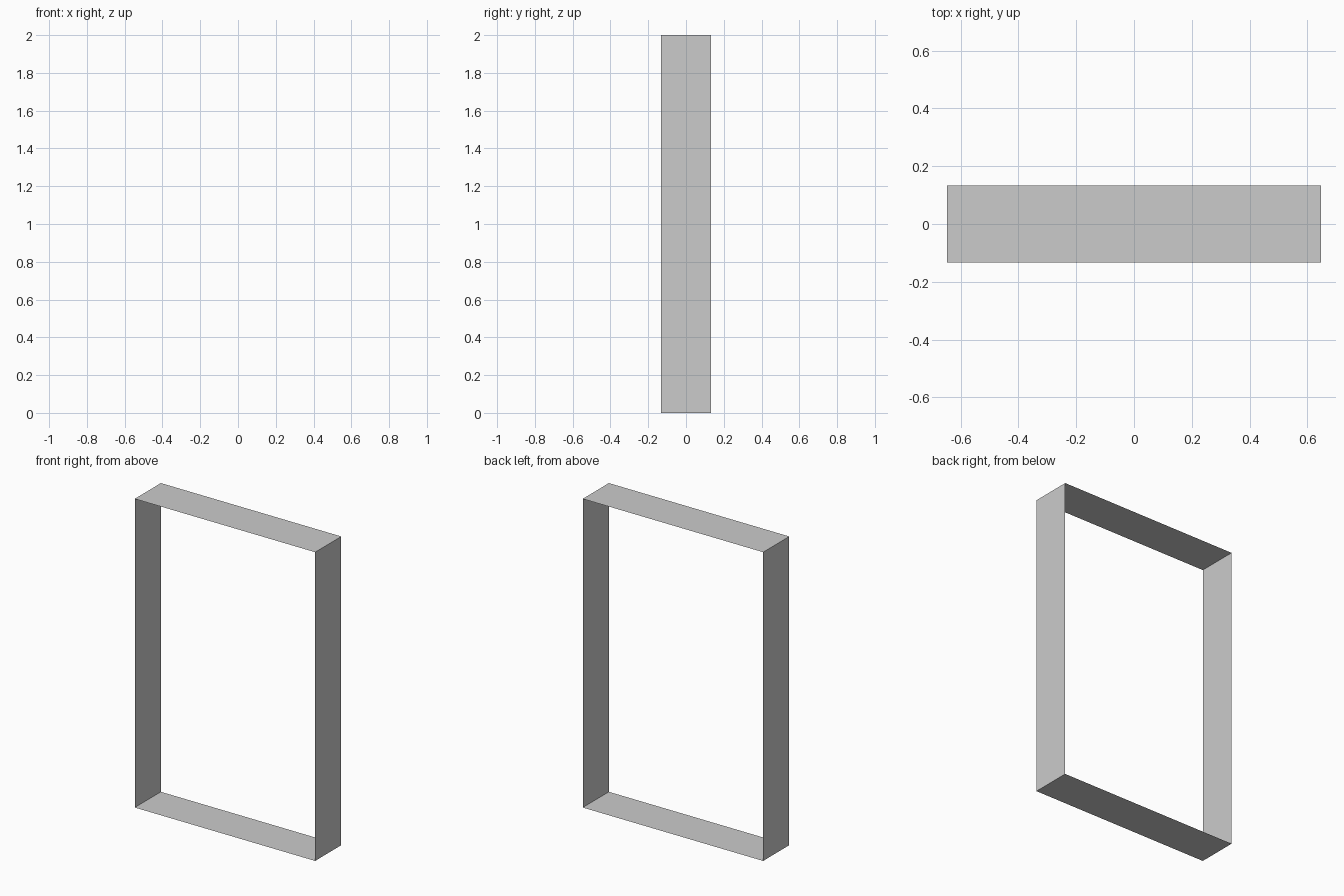
import bpy
import bmesh
from mathutils import Matrix

if "Cube" in bpy.data.objects:
    bpy.data.objects.remove(bpy.data.objects["Cube"])

WIDTH, DEPTH, HEIGHT = 1.293, 0.267, 2.0

# Thin sheet frame: a box left open at front and back
bm = bmesh.new()
bmesh.ops.create_cube(
    bm, size=1.0,
    matrix=Matrix.Translation((0, 0, HEIGHT / 2)) @ Matrix.Diagonal((WIDTH, DEPTH, HEIGHT, 1)))
bm.normal_update()
open_ends = [f for f in bm.faces if abs(f.normal.y) > 0.9]
bmesh.ops.delete(bm, geom=open_ends, context='FACES_ONLY')

mesh = bpy.data.meshes.new("rectangular_frame")
bm.to_mesh(mesh)
bm.free()
frame = bpy.data.objects.new("rectangular_frame", mesh)
bpy.context.collection.objects.link(frame)
